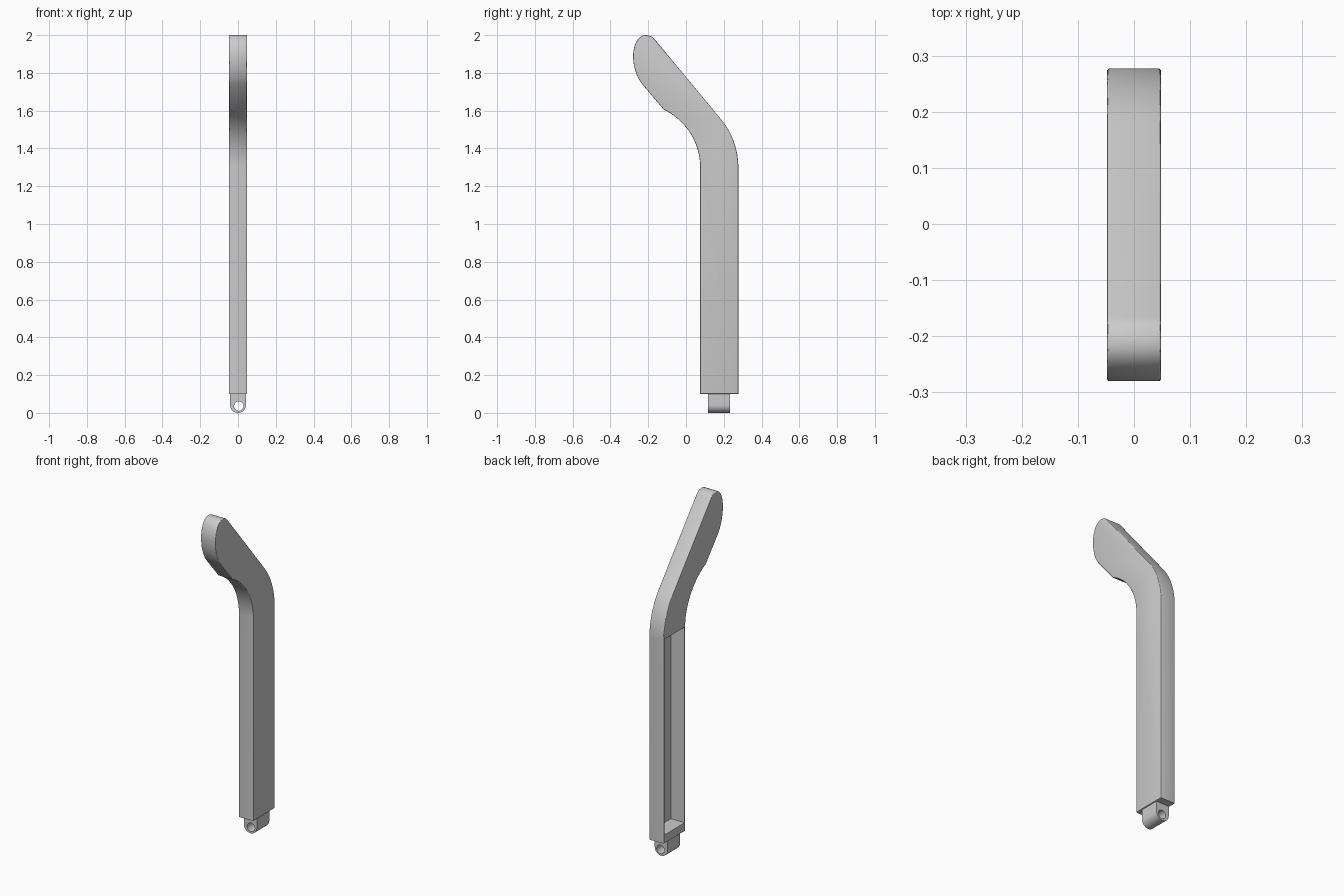
import bpy, bmesh, math
from mathutils import Vector
from mathutils.geometry import interpolate_bezier

cube = bpy.data.objects.get("Cube")
if cube:
    bpy.data.objects.remove(cube, do_unlink=True)

grey = bpy.data.materials.new("plain grey")
grey.use_nodes = True
colour = (0.6, 0.6, 0.6, 1)
grey.diffuse_color = colour
grey.node_tree.nodes["Principled BSDF"].inputs["Base Color"].default_value = colour


def arc(cx, cy, r, start, end, steps):
    angles = [math.radians(start + (end - start) * i / steps) for i in range(steps + 1)]
    return [(cx + r * math.cos(a), cy + r * math.sin(a)) for a in angles]


def bezier(*pts):
    return [(p.x, p.y) for p in interpolate_bezier(*[Vector((*p, 0)) for p in pts], 11)]


def prism(name, outline, axis, low, high, bevel=0):
    """Extrude an outline along x (outline is y, z) or along y (outline is x, z)."""
    def place(a, b, t):
        return (t, a, b) if axis == "x" else (a, t, b)
    bm = bmesh.new()
    face = bm.faces.new([bm.verts.new(place(a, b, low)) for a, b in outline])
    geom = bmesh.ops.extrude_face_region(bm, geom=[face])["geom"]
    shift = Vector(place(0, 0, high - low))
    bmesh.ops.translate(bm, vec=shift, verts=[g for g in geom if isinstance(g, bmesh.types.BMVert)])
    bmesh.ops.recalc_face_normals(bm, faces=bm.faces)
    if bevel:
        i = "xy".index(axis)
        rims = [e for e in bm.edges if abs(e.verts[0].co[i] - e.verts[1].co[i]) < 1e-6]
        bmesh.ops.bevel(bm, geom=rims, offset=bevel, segments=3, profile=0.5, affect="EDGES")
    mesh = bpy.data.meshes.new(name)
    bm.to_mesh(mesh)
    bm.free()
    obj = bpy.data.objects.new(name, mesh)
    bpy.context.collection.objects.link(obj)
    mesh.materials.append(grey)
    return obj


def cut(obj, cutter):
    mod = obj.modifiers.new("cut", "BOOLEAN")
    mod.operation = "DIFFERENCE"
    mod.solver = "EXACT"
    mod.object = cutter
    bpy.context.view_layer.objects.active = obj
    bpy.ops.object.modifier_apply(modifier=mod.name)
    bpy.data.objects.remove(cutter, do_unlink=True)


def smooth(obj):
    bpy.ops.object.select_all(action="DESELECT")
    obj.select_set(True)
    bpy.context.view_layer.objects.active = obj
    bpy.ops.object.shade_smooth_by_angle(angle=math.radians(30))


# Bent handle: straight shaft, outer bend, rounded tip, inner bend
profile = [(0.075, 0.1), (0.277, 0.1)]
profile += arc(-0.123, 1.3, 0.4, 0, 40, 16)
profile += bezier((-0.163, 1.975), (-0.175, 1.99), (-0.19, 2.0), (-0.214, 2.0))
profile += bezier((-0.214, 2.0), (-0.255, 2.0), (-0.28, 1.945), (-0.28, 1.89))[1:]
profile += bezier((-0.28, 1.89), (-0.28, 1.83), (-0.26, 1.774), (-0.23, 1.738))[1:]
profile += arc(-0.264, 1.3, 0.339, 64.5, 0, 18)
handle = prism("handle_body", profile, "x", -0.048, 0.048, bevel=0.004)

# Deep pocket in the right side of the shaft, leaving thin walls
pocket = prism("pocket_cutter", [(0.081, 0.15), (0.271, 0.15), (0.271, 1.31), (0.081, 1.31)],
               "x", -0.1, 0.042)
cut(handle, pocket)
smooth(handle)

# Rounded lug with a pin hole at the foot
lug_outline = [(0.042, 0.105), (-0.042, 0.105)] + arc(0, 0.042, 0.042, 180, 360, 24)
lug = prism("foot_lug", lug_outline, "y", 0.116, 0.233)
hole = prism("hole_cutter", arc(0.004, 0.036, 0.025, 0, 360, 32)[:-1], "y", 0, 0.4)
cut(lug, hole)
smooth(lug)
